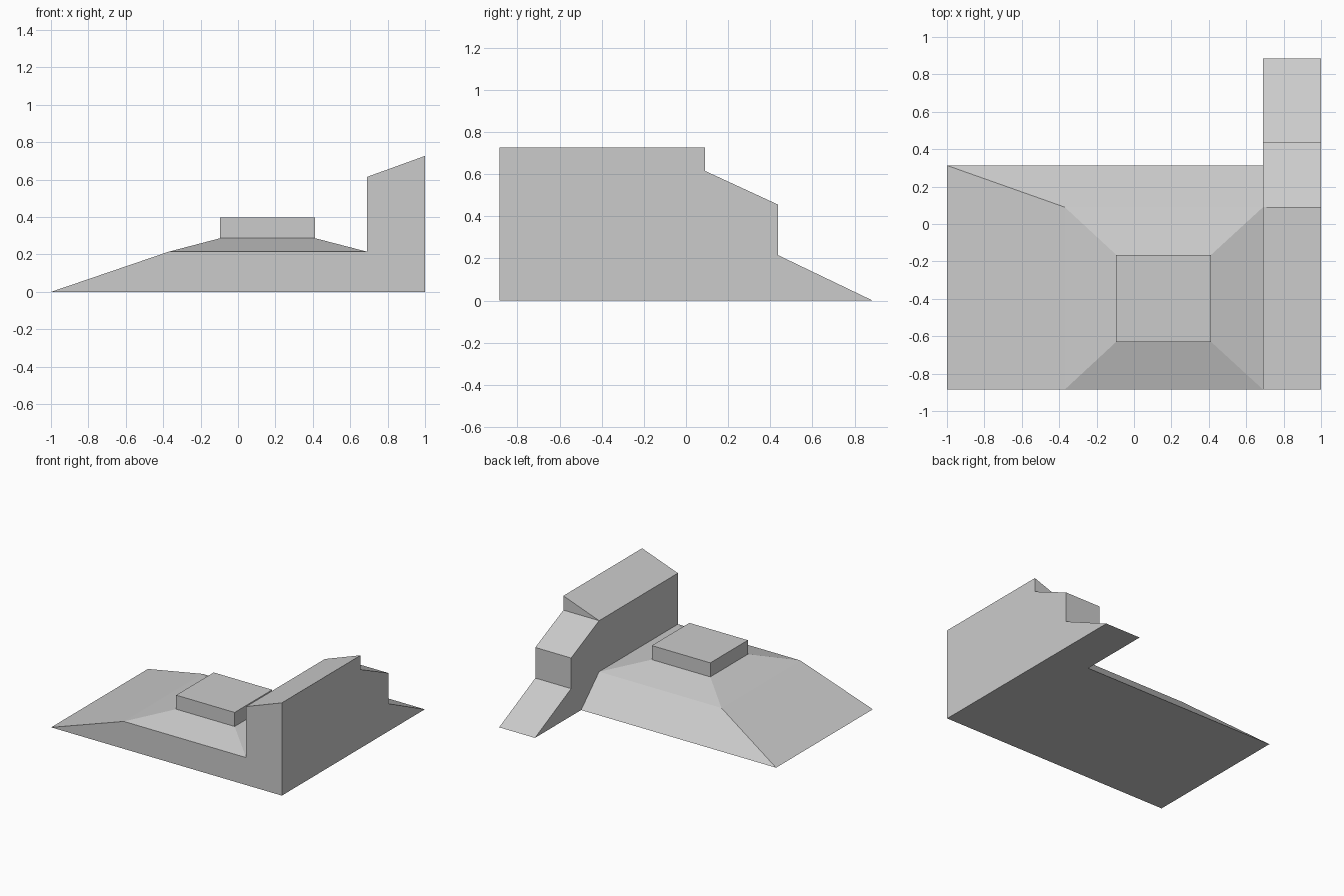
import bpy
import bmesh

old = bpy.data.objects.get("Cube")
if old:
    bpy.data.objects.remove(old, do_unlink=True)

grey = bpy.data.materials.new("plain_grey")
grey.use_nodes = True
colour = (0.6, 0.6, 0.6, 1)
grey.diffuse_color = colour
grey.node_tree.nodes["Principled BSDF"].inputs["Base Color"].default_value = colour


def loft(name, rings):
    """Skin matching closed rings of points and cap both ends."""
    bm = bmesh.new()
    loops = [[bm.verts.new(p) for p in ring] for ring in rings]
    n = len(loops[0])
    for a, b in zip(loops, loops[1:]):
        for i in range(n):
            j = (i + 1) % n
            bm.faces.new((a[i], a[j], b[j], b[i]))
    bm.faces.new(loops[0][::-1])
    bm.faces.new(loops[-1])
    bmesh.ops.remove_doubles(bm, verts=bm.verts, dist=0.0005)
    bmesh.ops.recalc_face_normals(bm, faces=bm.faces)
    mesh = bpy.data.meshes.new(name)
    bm.to_mesh(mesh)
    bm.free()
    mesh.materials.append(grey)
    obj = bpy.data.objects.new(name, mesh)
    bpy.context.collection.objects.link(obj)


def rect(x0, x1, y0, y1, z):
    return [(x0, y0, z), (x1, y0, z), (x1, y1, z), (x0, y1, z)]


FRONT, BACK = -0.885, 0.885
INNER, OUTER = 0.69, 1.0
SHELF, STEP, LOW, HIGH = 0.215, 0.09, 0.615, 0.727

# Sloping base, shallow upper slopes and the raised square block
platform = (-0.095, 0.412, -0.63, -0.165)
loft("sloped_base", [
    rect(-1, INNER, FRONT, 0.313, 0),
    rect(-0.37, INNER, FRONT, STEP, SHELF),
    rect(*platform, 0.287),
    rect(*platform, 0.397),
])


# Stepped side wall: its front top slopes down towards the inner side
def wall_profile(x, top):
    points = [(FRONT, 0), (FRONT, top), (STEP, top), (STEP, LOW),
              (0.437, 0.455), (0.437, SHELF), (BACK, 0)]
    return [(x, y, z) for y, z in points]


loft("stepped_wall", [wall_profile(INNER, LOW), wall_profile(OUTER, HIGH)])
